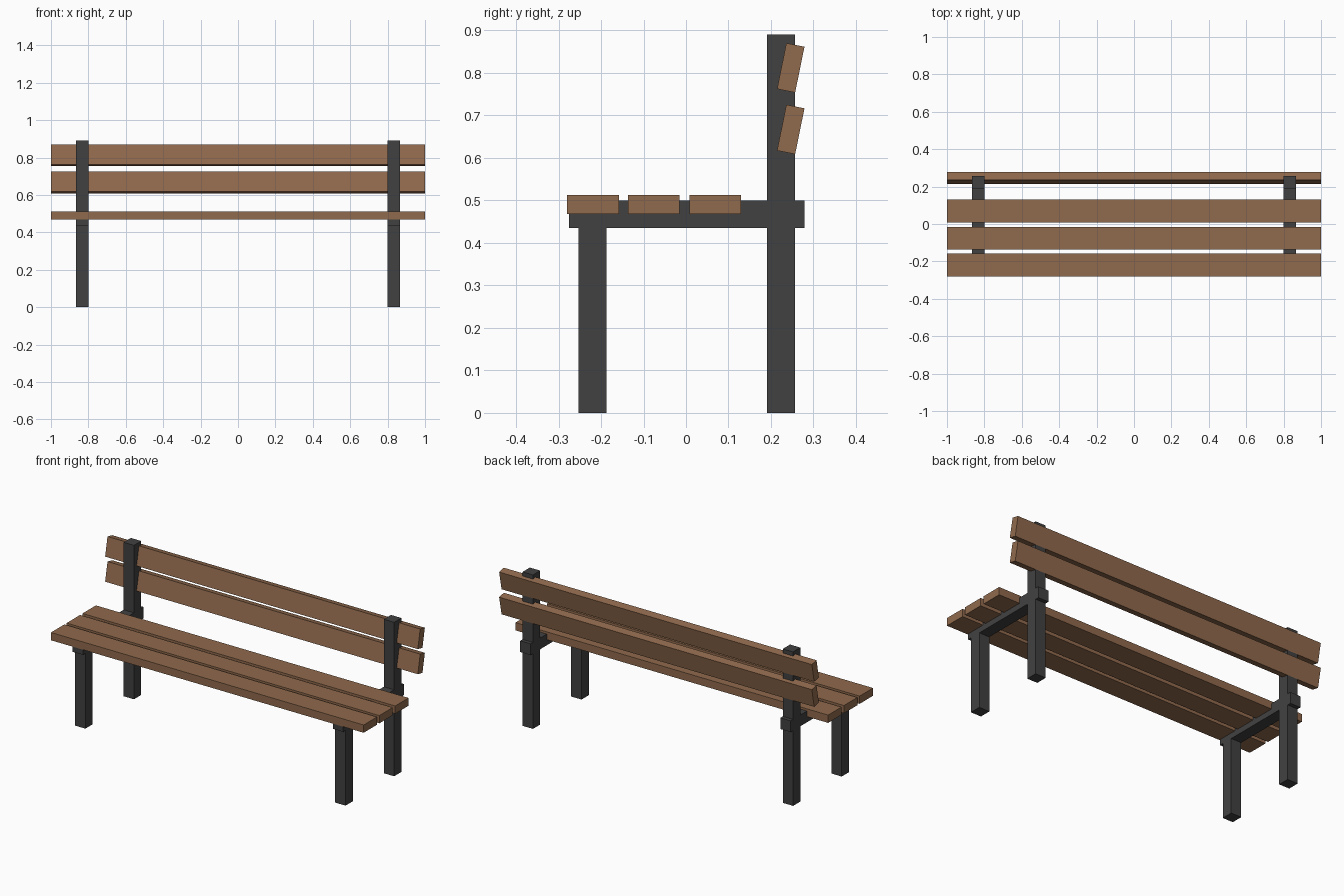
import bpy
from math import radians

cube = bpy.data.objects.get("Cube")
if cube:
    bpy.data.objects.remove(cube, do_unlink=True)


def make_material(name, rgb):
    mat = bpy.data.materials.new(name)
    mat.use_nodes = True
    color = (*rgb, 1.0)
    mat.diffuse_color = color
    mat.node_tree.nodes["Principled BSDF"].inputs["Base Color"].default_value = color
    return mat


def box(name, center, size, mat, tilt=0.0):
    bpy.ops.mesh.primitive_cube_add(size=1, location=center)
    obj = bpy.context.object
    obj.name = obj.data.name = name
    obj.scale = size
    bpy.ops.object.transform_apply(location=False, rotation=False, scale=True)
    obj.rotation_euler.x = radians(tilt)
    obj.data.materials.append(mat)
    return obj


wood = make_material("brown wood", (0.28, 0.144, 0.074))
metal = make_material("dark grey metal", (0.053, 0.053, 0.053))

LENGTH = 2.0
POST = 0.066
FRAME_X = 0.832
RAIL_BOTTOM, RAIL_TOP = 0.435, 0.5

# End frames: front leg, tall back post and the rail joining them
for side, x in (("left", FRAME_X), ("right", -FRAME_X)):
    box(f"{side}_front_leg", (x, -0.22, RAIL_BOTTOM / 2), (POST, POST, RAIL_BOTTOM), metal)
    box(f"{side}_back_post", (x, 0.224, 0.445), (POST, POST, 0.89), metal)
    box(f"{side}_seat_rail", (x, 0.002, (RAIL_BOTTOM + RAIL_TOP) / 2),
        (POST, 0.554, RAIL_TOP - RAIL_BOTTOM), metal)

# Seat slats, let into the rails
for i, y in enumerate((-0.219, -0.076, 0.069)):
    box(f"seat_slat_{i + 1}", (0, y, 0.49), (LENGTH, 0.122, 0.045), wood)

# Backrest slats, leaning backwards
for name, z in (("lower", 0.667), ("upper", 0.812)):
    box(f"{name}_back_slat", (0, 0.2465, z), (LENGTH, 0.0435, 0.11), wood, tilt=-11.5)
